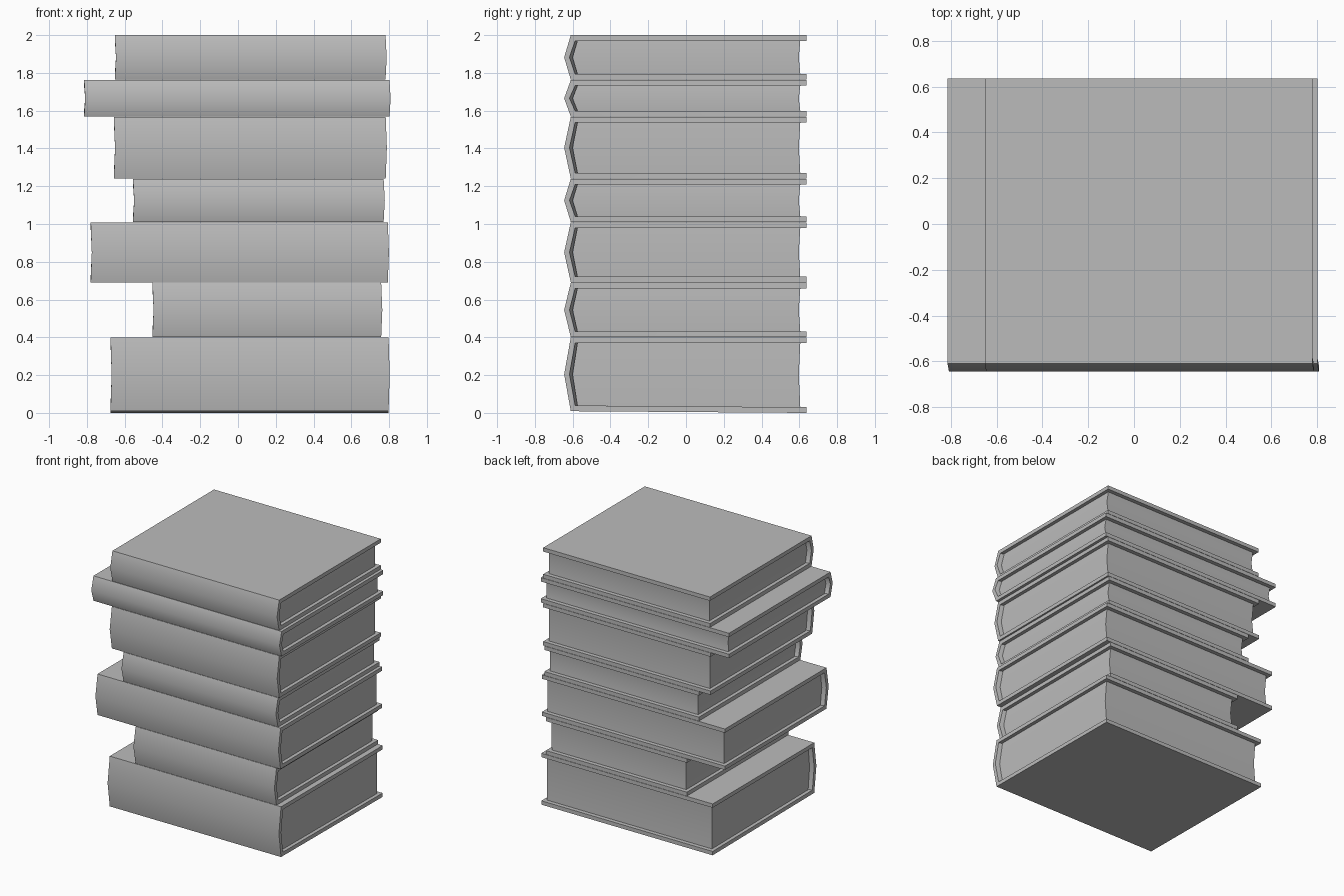
import bpy, bmesh, math

cube = bpy.data.objects.get("Cube")
if cube:
    bpy.data.objects.remove(cube, do_unlink=True)

grey = bpy.data.materials.new("mid_grey")
grey.use_nodes = True
colour = (0.5, 0.5, 0.5, 1)
grey.diffuse_color = colour
grey.node_tree.nodes["Principled BSDF"].inputs["Base Color"].default_value = colour

COVER = 0.03     # board thickness
INSET = 0.028    # pages sit inside the boards
SHIFT = 0.006    # ends lean slightly to the left at mid thickness
SLANT = 0.05     # how far the spine lining tapers in to the pages


def band(name, chain_a, chain_b, left, right, mid, slant=0.0):
    """Solid between two (y, z) chains of equal length, running along x."""
    bm = bmesh.new()

    def ring(chain, x):
        return [bm.verts.new((x + (SHIFT if i == mid else 0), y, z))
                for i, (y, z) in enumerate(chain)]

    al, bl = ring(chain_a, left), ring(chain_b, left + slant)
    ar, br = ring(chain_a, right), ring(chain_b, right - slant)
    for p, q in ((al, ar), (bl, br), (al, bl), (ar, br)):
        for i in range(len(p) - 1):
            bm.faces.new((p[i], p[i + 1], q[i + 1], q[i]))
    for i in (0, -1):
        bm.faces.new((al[i], bl[i], br[i], ar[i]))
    bmesh.ops.recalc_face_normals(bm, faces=bm.faces[:])

    mesh = bpy.data.meshes.new(name)
    bm.to_mesh(mesh)
    bm.free()
    mesh.materials.append(grey)
    obj = bpy.data.objects.new(name, mesh)
    bpy.context.collection.objects.link(obj)
    bpy.ops.object.select_all(action="DESELECT")
    obj.select_set(True)
    bpy.context.view_layer.objects.active = obj
    bpy.ops.object.shade_smooth_by_angle(angle=math.radians(48))


def book(number, left, right, bottom, top, sag=0.0):
    z0, z1 = bottom + 0.001, top - 0.001
    zi0, zi1 = z0 + COVER, z1 - COVER
    zm = (z0 + z1) / 2
    back = 0.637
    # boards and angled spine
    outer = [(back, z0 - sag), (-0.61, z0), (-0.645, zm), (-0.61, z1), (back, z1)]
    inner = [(back, zi0 - sag), (-0.587, zi0), (-0.617, zm), (-0.587, zi1), (back, zi1)]
    band(f"book_{number}_cover", outer, inner, left, right, 2)
    # page block with a hollow fore edge
    front_edge = [(-0.575, zi0), (-0.601, zm), (-0.575, zi1)]
    fore_edge = [(0.605, zi0 - sag), (0.597, zm), (0.605, zi1)]
    band(f"book_{number}_pages", front_edge, fore_edge,
         left + INSET, right - INSET, 1)
    # lining that closes the gap between spine and pages
    band(f"book_{number}_spine_lining", inner[1:4], front_edge,
         left + 0.004, right - 0.004, 1, SLANT)


# left end, right end and top height of each book, from the lowest up
stack = [
    (-0.675, 0.797, 0.40),
    (-0.453, 0.758, 0.69),
    (-0.78, 0.793, 1.01),
    (-0.556, 0.771, 1.24),
    (-0.657, 0.782, 1.568),
    (-0.815, 0.802, 1.763),
    (-0.652, 0.781, 2.001),
]
base = 0.008
for n, (left, right, top) in enumerate(stack, 1):
    book(n, left, right, base, top, 0.009 if n == 1 else 0.0)
    base = top
